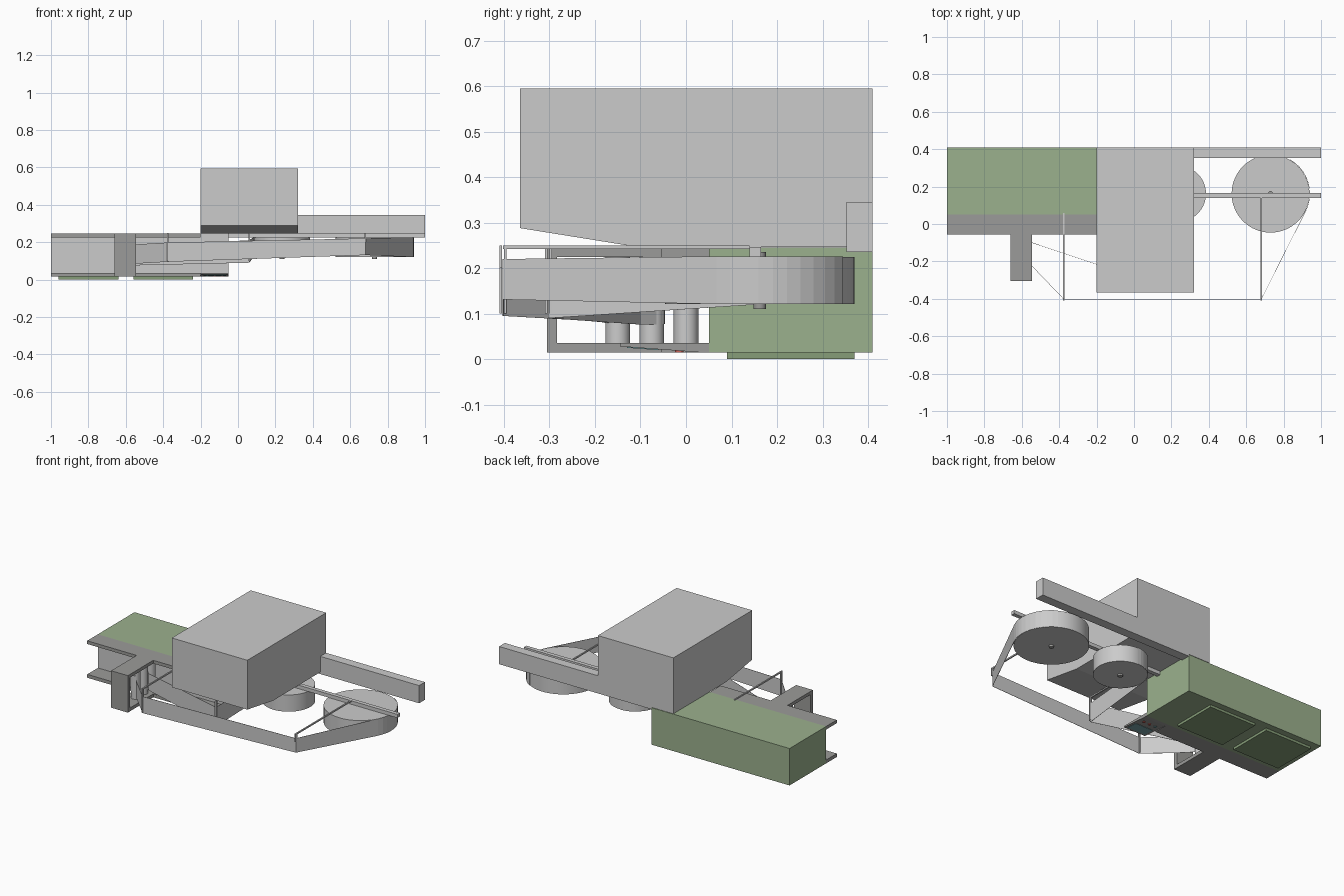
import bpy, bmesh
from math import cos, sin, radians
from mathutils import Vector

if "Cube" in bpy.data.objects:
    bpy.data.objects.remove(bpy.data.objects["Cube"])


def material(name, color):
    m = bpy.data.materials.new(name)
    m.diffuse_color = (*color, 1)
    m.use_nodes = True
    m.node_tree.nodes["Principled BSDF"].inputs["Base Color"].default_value = m.diffuse_color
    return m


GREEN = material("green", (0.33, 0.44, 0.27))
DARK_GREEN = material("dark_green", (0.24, 0.34, 0.19))
GREY = material("grey", (0.6, 0.6, 0.58))
DARK = material("dark_grey", (0.33, 0.33, 0.32))
TEAL = material("teal", (0.2, 0.4, 0.42))
RED = material("red", (0.6, 0.12, 0.1))


def finish(name, bm, mat=None):
    bmesh.ops.recalc_face_normals(bm, faces=bm.faces)
    me = bpy.data.meshes.new(name)
    bm.to_mesh(me)
    bm.free()
    ob = bpy.data.objects.new(name, me)
    bpy.context.collection.objects.link(ob)
    if mat:
        me.materials.append(mat)
    return ob


def extrude_x(name, profile, x0, x1, mat=None):
    """Closed (y, z) profile extruded from x0 to x1."""
    bm = bmesh.new()
    f = bm.faces.new([bm.verts.new((x0, y, z)) for y, z in profile])
    r = bmesh.ops.extrude_face_region(bm, geom=[f])
    vs = [v for v in r["geom"] if isinstance(v, bmesh.types.BMVert)]
    bmesh.ops.translate(bm, verts=vs, vec=(x1 - x0, 0, 0))
    return finish(name, bm, mat)


def box(name, x0, x1, y0, y1, z0, z1, mat=None):
    return extrude_x(name, [(y0, z0), (y1, z0), (y1, z1), (y0, z1)], x0, x1, mat)


def cyl(name, x, y, r, z0, z1, mat=None, n=48):
    bpy.ops.mesh.primitive_cylinder_add(vertices=n, radius=r, depth=z1 - z0,
                                        location=(x, y, (z0 + z1) / 2))
    ob = bpy.context.object
    ob.name = name
    if mat:
        ob.data.materials.append(mat)
    bpy.ops.object.shade_smooth_by_angle()
    return ob


def belt(name, points):
    """Thin upright ribbon through (x, y, z_low, z_high) points."""
    bm = bmesh.new()
    cols = [(bm.verts.new((x, y, a)), bm.verts.new((x, y, b))) for x, y, a, b in points]
    for p, q in zip(cols, cols[1:]):
        bm.faces.new((p[0], q[0], q[1], p[1]))
    ob = finish(name, bm)
    mod = ob.modifiers.new("thickness", "SOLIDIFY")
    mod.thickness = 0.002
    mod.offset = 0
    return ob


# Electronics housing, grey on its front face
housing = box("housing", -1, -0.05, 0.05, 0.41, 0.015, 0.245, GREEN)
housing.data.materials.append(GREY)
for p in housing.data.polygons:
    if p.normal.y < -0.9:
        p.material_index = 1
for i, x in enumerate((-0.96, -0.56)):
    box(f"foot_pad_{i}", x, x + 0.32, 0.09, 0.37, 0, 0.015, DARK_GREEN)

# Front shelves and C-shaped bracket
box("upper_shelf", -1, -0.2, -0.055, 0.05, 0.225, 0.245, DARK)
box("lower_shelf", -1, -0.2, -0.055, 0.05, 0.015, 0.036, DARK)
extrude_x("bracket", [(-0.055, 0.015), (-0.305, 0.015), (-0.305, 0.245), (-0.055, 0.245),
                      (-0.055, 0.225), (-0.283, 0.225), (-0.283, 0.036), (-0.055, 0.036)],
          -0.66, -0.545, DARK)

# Sloped control panel with screen and buttons underneath
extrude_x("control_panel", [(0.05, 0.015), (0.03, 0.015), (-0.145, 0.028),
                            (-0.145, 0.036), (0.05, 0.036)], -0.2, -0.05, DARK)
extrude_x("panel_screen", [(-0.13, 0.025), (-0.06, 0.0198), (-0.06, 0.023), (-0.13, 0.028)],
          -0.185, -0.065, TEAL)
for i, x in enumerate((-0.165, -0.125, -0.085)):
    cyl(f"panel_button_{i}", x, -0.015, 0.009, 0.015, 0.024, RED if i else TEAL, 12)

# Main cover with sloped underside, and the back rail
extrude_x("main_cover", [(-0.365, 0.288), (-0.11, 0.247), (0.41, 0.247),
                         (0.41, 0.595), (-0.365, 0.595)], -0.2, 0.32)
box("back_rail", -0.05, 1, 0.353, 0.41, 0.235, 0.345)

# Wheels hanging from the hub bar
box("hub_bar", -0.05, 1, 0.14, 0.165, 0.225, 0.247)
for name, x, r in (("small_wheel", 0.235, 0.15), ("large_wheel", 0.73, 0.208)):
    cyl(name, x, 0.162, r, 0.121, 0.225, None, 64)
    cyl(name + "_axle", x, 0.162, 0.014, 0.11, 0.235, DARK, 16)

# Rollers behind the bracket
for i, y in enumerate((-0.15, -0.075, 0.0)):
    cyl(f"roller_{i}", -0.6, y, 0.027, 0.036, 0.225, None, 32)

# Guide arms with down-turned tips
for i, (x, y0, y1, drop) in enumerate(((0.68, -0.402, 0.14, 0.2),
                                       (-0.375, -0.402, 0.06, 0.1),
                                       (0.06, -0.302, 0.14, 0.1))):
    box(f"guide_arm_{i}", x - 0.004, x + 0.004, y0, y1, 0.242, 0.25)
    for k, dy in enumerate((-0.005, 0.005)):
        box(f"guide_tip_{i}_{k}", x - 0.004, x + 0.004, y0 + dy - 0.003, y0 + dy + 0.003,
            drop, 0.25)


def arc(cx, cy, r, a0, a1, lo, hi, n=10):
    out = []
    for i in range(n + 1):
        a = radians(a0 + (a1 - a0) * i / n)
        out.append((cx + r * cos(a), cy + r * sin(a), lo, hi))
    return out


# Belt from the large wheel round the guides to the rollers, and back to the small wheel
belt("outer_belt", arc(0.73, 0.162, 0.21, 60, -26.8, 0.121, 0.226)
     + [(0.68, -0.402, 0.131, 0.22), (-0.375, -0.402, 0.095, 0.198),
        (-0.545, -0.225, 0.085, 0.188)]
     + arc(-0.6, -0.15, 0.028, -50, -180, 0.08, 0.183, 6))
belt("inner_belt", arc(-0.6, -0.075, 0.028, 180, 70, 0.077, 0.18, 6)
     + [(-0.545, -0.1, 0.076, 0.18), (0.06, -0.302, 0.09, 0.21)]
     + arc(0.235, 0.162, 0.152, -183, -270, 0.121, 0.226))
